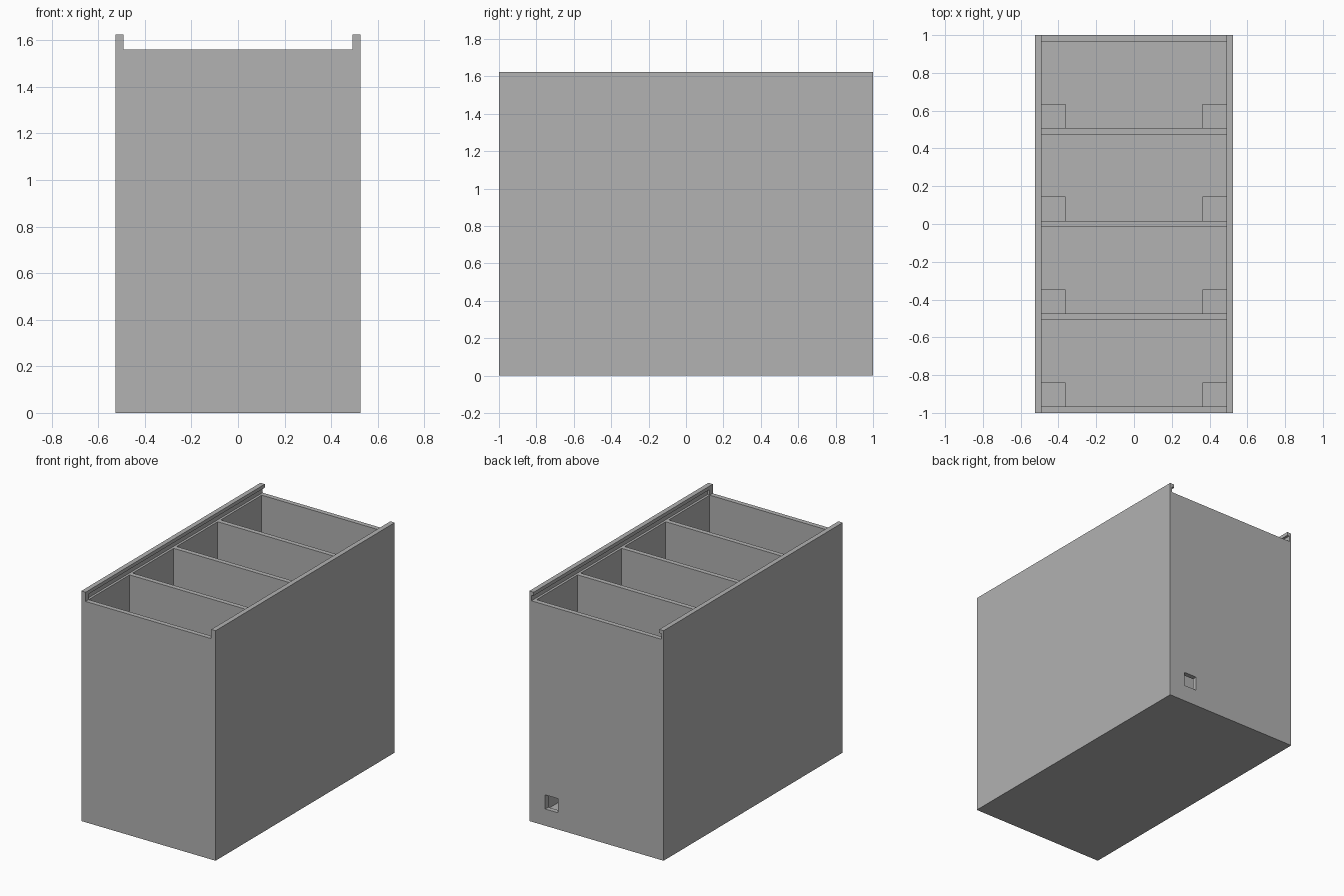
import bpy
import bmesh
from mathutils import Matrix, Vector

old = bpy.data.objects.get("Cube")
if old:
    bpy.data.objects.remove(old, do_unlink=True)

# Overall sizes
HALF_X, HALF_Y, TOP = 0.525, 1.0, 1.625
WALL = 0.034
RIM = 1.56                      # top of end walls and dividers
INNER = HALF_X - WALL
PITCH = (2 * HALF_Y - WALL) / 4
BLOCK = 0.128

grey = bpy.data.materials.new("plain grey")
grey.use_nodes = True
grey.diffuse_color = (0.445, 0.445, 0.445, 1)
grey.node_tree.nodes["Principled BSDF"].inputs["Base Color"].default_value = grey.diffuse_color


def boxes(name, spans):
    """One object made of separate boxes, each given by low and high corners."""
    bm = bmesh.new()
    for low, high in spans:
        low, high = Vector(low), Vector(high)
        place = Matrix.Translation((low + high) / 2) @ Matrix.Diagonal((*(high - low), 1))
        bmesh.ops.create_cube(bm, size=1, matrix=place)
    mesh = bpy.data.meshes.new(name)
    bm.to_mesh(mesh)
    bm.free()
    mesh.materials.append(grey)
    obj = bpy.data.objects.new(name, mesh)
    bpy.context.collection.objects.link(obj)
    return obj


def cut(target, name, spans):
    """Carve boxes out of the target and discard the cutter."""
    cutter = boxes(name, spans)
    cutter.hide_render = True
    mod = target.modifiers.new(name, "BOOLEAN")
    mod.operation, mod.solver, mod.object = "DIFFERENCE", "EXACT", cutter
    bpy.context.view_layer.objects.active = target
    bpy.ops.object.modifier_apply(modifier=name)
    bpy.data.objects.remove(cutter, do_unlink=True)


# Outer case
case = boxes("divided_case", [((-HALF_X, -HALF_Y, 0), (HALF_X, HALF_Y, TOP))])

# Open channel between the two side rails
cut(case, "lid_channel", [((-INNER, -1.1, RIM), (INNER, 1.1, TOP + 0.1))])

# Undercut lid groove, stopped at the front and open at the back
groove = INNER + WALL / 2
cut(case, "lid_groove", [((-groove, -HALF_Y + WALL, RIM), (groove, 1.1, RIM + 0.04))])

# Four equal compartments
starts = [-HALF_Y + WALL + i * PITCH for i in range(4)]
cut(case, "compartments",
    [((-INNER, y, WALL), (INNER, y + PITCH - WALL, RIM + 0.02)) for y in starts])

# Square port low in the back wall
cut(case, "back_port", [((0.3, HALF_Y - 2 * WALL, 0.118), (0.4, 1.1, 0.218))])

# Small blocks in the front corners of every compartment
for i, y in enumerate(starts):
    for side, x in (("right", -INNER), ("left", INNER - BLOCK)):
        boxes(f"corner_block_{side}_{i + 1}",
              [((x, y, WALL), (x + BLOCK, y + BLOCK, WALL + BLOCK))])
